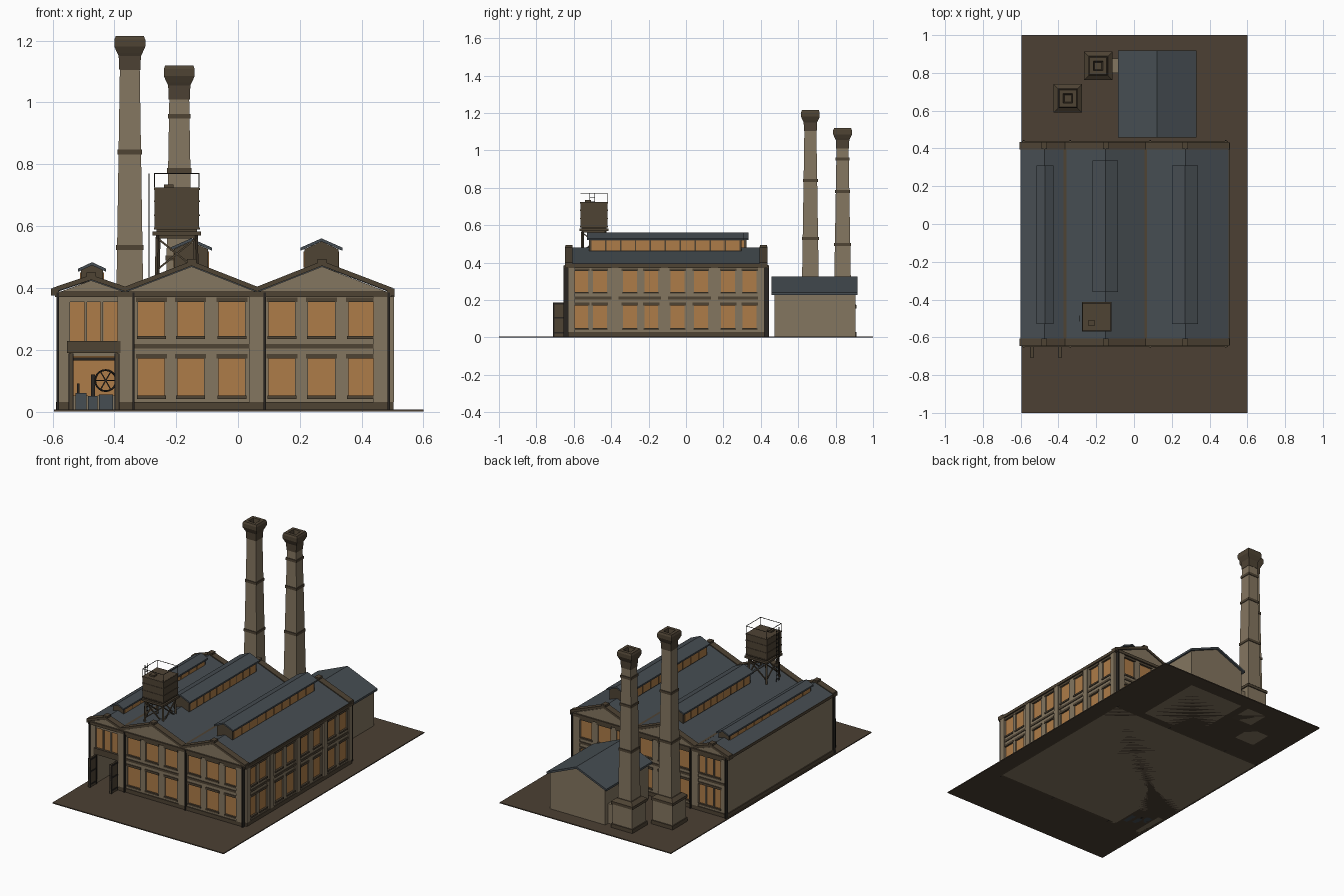
import bpy, bmesh, math
from mathutils import Vector, Matrix

cube = bpy.data.objects.get("Cube")
if cube:
    bpy.data.objects.remove(cube, do_unlink=True)


def material(name, *rgb):
    col = [(c / 255 / 12.92 if c < 11 else ((c / 255 + 0.055) / 1.055) ** 2.4) for c in rgb] + [1]
    m = bpy.data.materials.new(name)
    m.use_nodes = True
    m.diffuse_color = col
    bsdf = next(n for n in m.node_tree.nodes if n.type == 'BSDF_PRINCIPLED')
    bsdf.inputs["Base Color"].default_value = col
    return m


TAN = material("tan brick", 132, 118, 96)
BROWN = material("dark brown trim", 78, 67, 52)
AMBER = material("amber glass", 174, 124, 72)
SLATE = material("slate roof", 70, 77, 82)
EARTH = material("brown earth", 76, 64, 51)
IRON = material("black iron", 40, 37, 33)


def finish(name, bm, mat):
    bmesh.ops.recalc_face_normals(bm, faces=bm.faces)
    me = bpy.data.meshes.new(name)
    bm.to_mesh(me)
    bm.free()
    me.materials.append(mat)
    ob = bpy.data.objects.new(name, me)
    bpy.context.collection.objects.link(ob)
    return ob


def boxes(name, mat, items):
    """Each item is x0, x1, y0, y1, z0, z1."""
    bm = bmesh.new()
    for x0, x1, y0, y1, z0, z1 in items:
        m = Matrix.Translation(((x0 + x1) / 2, (y0 + y1) / 2, (z0 + z1) / 2))
        bmesh.ops.create_cube(bm, size=1, matrix=m @ Matrix.Diagonal((x1 - x0, y1 - y0, z1 - z0, 1)))
    return finish(name, bm, mat)


def prism(name, mat, profile, y0, y1):
    """Extrude an x-z profile along y."""
    bm = bmesh.new()
    f = bm.faces.new([bm.verts.new((x, y0, z)) for x, z in profile])
    ext = bmesh.ops.extrude_face_region(bm, geom=[f])
    bmesh.ops.translate(bm, vec=(0, y1 - y0, 0), verts=[v for v in ext["geom"] if isinstance(v, bmesh.types.BMVert)])
    return finish(name, bm, mat)


def slab(line, up, down):
    return [(x, z + up) for x, z in line] + [(x, z - down) for x, z in reversed(line)]


def struts(name, mat, pairs, w):
    bm = bmesh.new()
    for a, b in pairs:
        a, b = Vector(a), Vector(b)
        rot = (b - a).to_track_quat('Z', 'Y').to_matrix().to_4x4()
        m = Matrix.Translation((a + b) / 2) @ rot @ Matrix.Diagonal((w, w, (b - a).length, 1))
        bmesh.ops.create_cube(bm, size=1, matrix=m)
    return finish(name, bm, mat)


# Ground and main hall shell, with a doorway recess in the narrow bay
boxes("ground", EARTH, [(-.595, .6, -1, 1, 0, .006)])
X0, X1, Y0, Y1 = -.582, .487, -.63, .42
ROOF = [(-.6, .388), (-.475, .43), (-.365, .392), (-.15, .475), (.062, .392), (.272, .475), (.5, .388)]
crown = [(X1, .385)] + [(x, z - .006) for x, z in reversed(ROOF[1:-1])] + [(X0, .385)]
DOOR = (-.54, -.39)
notch = [(DOOR[0], 0), (DOOR[0], .19), (DOOR[1], .19), (DOOR[1], 0)]
prism("hall_front_shell", TAN, [(X0, 0)] + notch + [(X1, 0)] + crown, Y0, -.42)
prism("hall_rear_shell", TAN, [(X0, 0), (X1, 0)] + crown, -.42, Y1)


# Facades: piers and spandrels stand proud of the glass
def facade(label, place, ends, windows, rows, door=False):
    wall, trim, glass = [], [], []
    us = [ends[0]] + [u for w in windows for u in w] + [ends[1]]
    for a, b in zip(us[::2], us[1::2]):
        wall.append((a, b, .03, .385, .01))
    zs = [.03] + [z for r in rows for z in r] + [.385]
    for a, b in zip(zs[::2], zs[1::2]):
        wall.append((ends[0], ends[1], a, b, .0095))
    for a, b in windows:
        for z0, z1 in rows:
            glass.append((a, b, z0, z1, .003))
            trim.append((a - .007, b + .007, z1, z1 + .014, .014))
            trim.append((a - .004, b + .004, z0 - .006, z0 + .004, .015))
    trim.append((ends[0], ends[1], .204, .218, .014))
    trim.append((ends[0] - .01, ends[1] + .01, .37, .388, .02))
    if not door:
        trim.append((ends[0], ends[1], 0, .03, .016))
    for part, mat, items in (("piers", TAN, wall), ("trim", BROWN, trim), ("windows", AMBER, glass)):
        boxes(label + "_" + part, mat, [place(*i) for i in items])


def front(a, b, z0, z1, d):
    return (a, b, Y0 - d, Y0, z0, z1)


def back(a, b, z0, z1, d):
    return (a, b, Y1, Y1 + d, z0, z1)


def side(a, b, z0, z1, d):
    return (X1, X1 + d, a, b, z0, z1)


ROWS = [(.047, .172), (.24, .354)]
wide = [(c - .043, c + .043) for c in (-.28, -.153, -.02, .142, .27, .4)]
narrow = [(c - .023, c + .023) for c in (-.52, -.467, -.412)]
for label, place in (("front", front), ("back", back)):
    facade(label + "_hall", place, (-.365, X1), wide, ROWS)
    pilasters = [place(c - .024, c + .024, .03, .37, .016) for c in (-.365, .062, .462)]
    boxes(label + "_pilasters", TAN, pilasters)
    boxes(label + "_downpipes", IRON, [place(c - .004, c + .004, 0, .385, .024) for c in (-.583, -.338, .087, .487)])
facade("back_bay", back, (X0, -.365), narrow, ROWS)
facade("side_hall", side, (Y0, Y1), [(c - .037, c + .037) for c in (-.56, -.46, -.3, -.186, -.045, .08, .225, .34)], ROWS)
boxes("side_pilasters", TAN, [side(c - .018, c + .018, .03, .37, .018) for c in (-.613, -.38, -.115, .152, .402)])
boxes("side_plinth", BROWN, [(X0 - .006, X0, Y0, Y1, 0, .03)])

# Narrow front bay with upper windows above the doorway
boxes("bay_piers", TAN, [front(a, b, 0, .385, .012) for a, b in ((X0, DOOR[0] - .004), (DOOR[1] + .004, -.365))]
      + [front(X0, -.365, .354, .385, .01)] + [front(c - .004, c + .004, .225, .355, .01) for c in (-.493, -.44)])
boxes("bay_windows", AMBER, [front(a, b, .225, .354, .003) for a, b in narrow])
boxes("bay_trim", BROWN, [front(-.553, -.38, .19, .228, .018), front(X0 - .01, -.365, .37, .388, .02),
                          front(X0, DOOR[0], 0, .03, .016), front(DOOR[1], -.365, 0, .03, .016)])

# Open door leaves and machinery in the doorway
struts("door_leaves", IRON, [], .01)
boxes("door_panels", BROWN, [(x - .005, x + .005, -.71, -.64, .006, .188) for x in (-.54, -.392)])
boxes("door_braces", IRON, [(x - .008, x + .008, y, y + .006, .006, .188) for x in (-.54, -.392) for y in (-.71, -.65)]
      + [(x - .008, x + .008, -.71, -.645, z, z + .008) for x in (-.54, -.392) for z in (.02, .1, .175)])
boxes("doorway_glow", AMBER, [(DOOR[0], DOOR[1], -.426, -.42, .05, .18)])
boxes("machine_blocks", SLATE, [(-.525, -.49, -.52, -.46, 0, .06), (-.485, -.455, -.56, -.5, 0, .05), (-.45, -.405, -.58, -.5, 0, .055)])
boxes("machine_columns", IRON, [(-.475, -.462, -.5, -.48, 0, .12), (-.52, -.512, -.5, -.48, 0, .09), (DOOR[0], DOOR[1], -.5, -.48, .165, .175)])
bpy.ops.mesh.primitive_torus_add(major_radius=.034, minor_radius=.003, major_segments=20, minor_segments=6,
                                 location=(-.428, -.57, .1), rotation=(math.pi / 2, 0, 0))
wheel = bpy.context.object
wheel.name = "flywheel"
wheel.data.materials.append(IRON)
spin = [(math.cos(a) * .034, math.sin(a) * .034) for a in (0, math.pi / 3, math.pi * 2 / 3)]
struts("flywheel_spokes", IRON, [((-.428 - c, -.57, .1 - s), (-.428 + c, -.57, .1 + s)) for c, s in spin], .004)

# Saw-backed roof, gable walls, copings and gutters
prism("main_roof", SLATE, slab(ROOF, .006, .006), -.635, .425)
gable = [(X0, .386), (X1, .386)] + crown
for label, y0, y1 in (("front", -.641, -.61), ("back", .4, .431)):
    prism(label + "_gables", TAN, gable, y0, y1)
    prism(label + "_coping", BROWN, slab(ROOF, .012, .004), y0 - .006, y1 + .004)
    boxes(label + "_ridge_blocks", BROWN, [(x - .015, x + .015, y0 - .004, y1 + .003, z - .002, z + .019) for x, z in ROOF[1::2]])
    boxes(label + "_corner_blocks", BROWN, [(x - .012, x + .012, y0 - .006, y1 + .004, .375, .398) for x in (-.593, .494)])
boxes("valley_gutters", BROWN, [(x - .008, x + .008, Y0, Y1, .39, .401) for x in (-.365, .062)])
boxes("eave_gutters", BROWN, [(x - .007, x + .007, Y0, Y1, .376, .394) for x in (-.595, .494)])


# Glazed roof monitors along the three ridges
def monitor(label, x, half, y0, y1, base, eave, peak):
    w = half * .8
    body = [(x - w, base), (x + w, base), (x + w, eave), (x, peak - .01), (x - w, eave)]
    prism(label + "_monitor", BROWN, body, y0 + .012, y1 - .012)
    prism(label + "_monitor_roof", SLATE, slab([(x - half, eave), (x, peak - .005), (x + half, eave)], .005, .005), y0, y1)
    n = 10
    step = (y1 - y0 - .04) / n
    panes = [(y0 + .024 + i * step, y0 + .016 + (i + 1) * step) for i in range(n)]
    low = base + (eave - base) * .3
    boxes(label + "_monitor_panes", AMBER, [(x - w - .003, x + w + .003, a, b, low, eave - .008) for a, b in panes])


monitor("left", -.472, .045, -.53, .31, .41, .457, .483)
monitor("middle", -.152, .068, -.36, .335, .44, .525, .56)
monitor("right", .27, .068, -.53, .31, .44, .525, .56)

# Rear annex
AX, AY0, AY1 = .122, .472, .905
prism("annex_walls", TAN, [(-.07, 0), (.314, 0), (.314, .235), (AX, .315), (-.07, .235)], AY0, AY1)
prism("annex_roof", SLATE, slab([(-.086, .235), (AX, .322), (.33, .235)], .005, .008), .458, .918)
boxes("annex_flue", TAN, [(-.13, -.06, .8, .875, .006, .13)])


# Square tapered chimneys
def rings(name, mat, x, y, profile):
    """Square lathe: profile holds half width and height."""
    bm = bmesh.new()
    loops = [[bm.verts.new((x + sx * h, y + sy * h, z)) for sx, sy in ((-1, -1), (1, -1), (1, 1), (-1, 1))] for h, z in profile]
    for a, b in zip(loops, loops[1:]):
        for i in range(4):
            j = (i + 1) % 4
            bm.faces.new((a[i], a[j], b[j], b[i]))
    bm.faces.new(loops[0][::-1])
    bm.faces.new(loops[-1])
    return finish(name, bm, mat)


def chimney(label, x, y, top, bands):
    neck = top - .11
    rings(label + "_pedestal", TAN, x, y, [(.069, 0), (.069, .165)])
    rings(label + "_shaft", TAN, x, y, [(.047, .15), (.032, neck + .01)])
    rings(label + "_cap", BROWN, x, y, [(.034, neck), (.036, top - .065), (.041, top - .055), (.05, top - .035), (.05, top - .012),
                                        (.045, top), (.025, top), (.018, top - .03)])
    rings(label + "_pedestal_trim", BROWN, x, y, [(.075, .155), (.075, .172), (.052, .19)])
    rings(label + "_plinth", BROWN, x, y, [(.075, 0), (.075, .03)])
    for n, z in enumerate(bands):
        h = .047 - .015 * (z - .15) / (neck - .14) + .004
        rings(label + "_band_" + str(n + 1), BROWN, x, y, [(h, z - .008), (h, z + .008)])


chimney("tall_chimney", -.35, .665, 1.215, (.84, .53))
chimney("short_chimney", -.19, .837, 1.12, (.955, .78, .497))

# Water tank on a braced stand, with railing and ladder
TX, TY = -.198, -.492
SIGNS = [(-1, -1), (1, -1), (1, 1), (-1, 1)]


def corner(i, h, z):
    return (TX + SIGNS[i % 4][0] * h, TY + SIGNS[i % 4][1] * h, z)


rings("water_tank", BROWN, TX, TY, [(.072, .588), (.072, .724)])
for n, z in enumerate((.592, .635, .68, .72)):
    rings("tank_band_" + str(n + 1), BROWN, TX, TY, [(.0745, z - .003), (.0745, z + .003)])
rings("tank_platform", BROWN, TX, TY, [(.078, .57), (.078, .583)])
rings("tank_bearers", BROWN, TX, TY, [(.066, .56), (.066, .59)])
boxes("tank_hatch", BROWN, [(-.24, -.208, -.54, -.508, .72, .734)])
struts("tank_legs", BROWN, [(corner(i, .064, .42), corner(i, .06, .575)) for i in range(4)], .011)
braces = []
for i in range(4):
    braces += [(corner(i, .062, .46), corner(i + 1, .062, .56)), (corner(i + 1, .062, .46), corner(i, .062, .56))]
struts("tank_braces", BROWN, braces, .006)
rails = [(corner(i, .072, .724), corner(i, .072, .77)) for i in range(4)]
rails += [(corner(i, .072, .77), corner(i + 1, .072, .77)) for i in range(4)]
struts("tank_railing", IRON, rails, .0025)
ladder = [((-.288, y, .435), (-.288, y, .77)) for y in (-.515, -.487)]
ladder += [((-.288, -.515, .45 + i * .025), (-.288, -.487, .45 + i * .025)) for i in range(13)]
struts("tank_ladder", IRON, ladder, .003)
